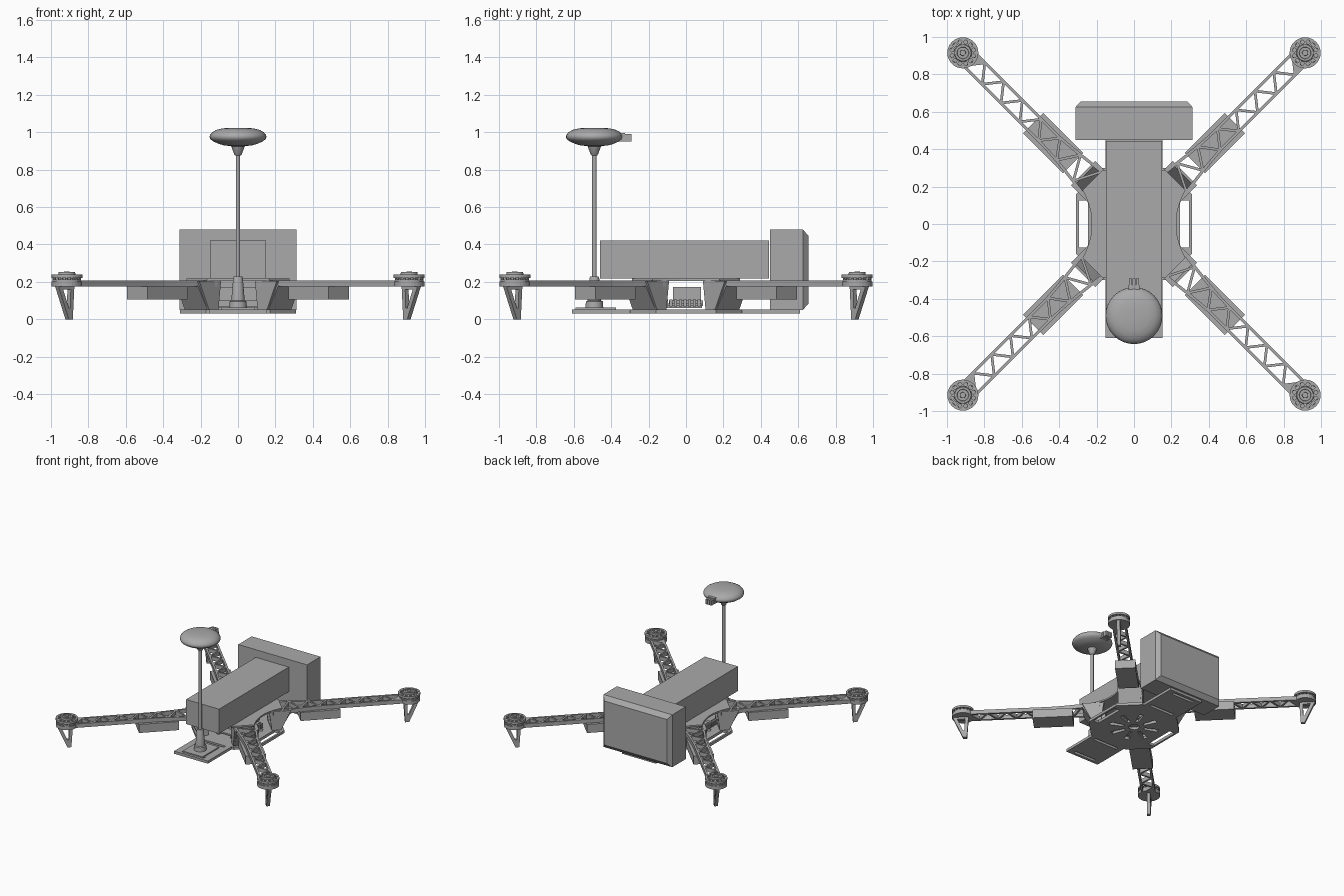
import bpy, bmesh, math
from mathutils import Vector, Matrix

old = bpy.data.objects.get("Cube")
if old:
    bpy.data.objects.remove(old, do_unlink=True)

grey = bpy.data.materials.new("mid_grey")
grey.use_nodes = True
COLOR = (0.4, 0.4, 0.4, 1)
grey.diffuse_color = COLOR
grey.node_tree.nodes["Principled BSDF"].inputs["Base Color"].default_value = COLOR


def finish(bm, name, smooth=False):
    bmesh.ops.recalc_face_normals(bm, faces=bm.faces)
    me = bpy.data.meshes.new(name)
    bm.to_mesh(me)
    bm.free()
    me.materials.append(grey)
    ob = bpy.data.objects.new(name, me)
    bpy.context.collection.objects.link(ob)
    if smooth:
        bpy.ops.object.select_all(action='DESELECT')
        ob.select_set(True)
        bpy.context.view_layer.objects.active = ob
        bpy.ops.object.shade_smooth_by_angle(angle=math.radians(35))
    return ob


def add_plate(bm, outline, z0, z1, holes=(), mat=None):
    """Flat plate with holes, extruded from z0 to z1, then moved by mat."""
    part = bmesh.new()
    edges = []
    for loop in [outline, *holes]:
        vs = [part.verts.new((x, y, z0)) for x, y in loop]
        edges += [part.edges.new((vs[i - 1], vs[i])) for i in range(len(vs))]
    bmesh.ops.triangle_fill(part, edges=edges, use_beauty=True, normal=(0, 0, 1))
    res = bmesh.ops.extrude_face_region(part, geom=part.faces[:])
    top = [v for v in res["geom"] if isinstance(v, bmesh.types.BMVert)]
    bmesh.ops.translate(part, verts=top, vec=(0, 0, z1 - z0))
    bmesh.ops.recalc_face_normals(part, faces=part.faces)
    if mat:
        part.transform(mat)
    tmp = bpy.data.meshes.new("tmp")
    part.to_mesh(tmp)
    part.free()
    bm.from_mesh(tmp)
    bpy.data.meshes.remove(tmp)


def add_box(bm, x0, x1, y0, y1, z0, z1):
    m = Matrix.Translation(((x0 + x1) / 2, (y0 + y1) / 2, (z0 + z1) / 2))
    m = m @ Matrix.Diagonal((x1 - x0, y1 - y0, z1 - z0, 1))
    return bmesh.ops.create_cube(bm, size=1, matrix=m)["verts"]


def add_lathe(bm, profile, cx=0, cy=0, n=32):
    rings = [[bm.verts.new((cx + r * math.cos(math.tau * i / n), cy + r * math.sin(math.tau * i / n), z))
              for i in range(n)] for r, z in profile]
    for a, b in zip(rings, rings[1:]):
        for i in range(n):
            bm.faces.new((a[i - 1], a[i], b[i], b[i - 1]))
    bm.faces.new(rings[0])
    bm.faces.new(rings[-1])


def box(name, *dims):
    bm = bmesh.new()
    add_box(bm, *dims)
    return finish(bm, name)


def lathe(name, profile, cx=0, cy=0):
    bm = bmesh.new()
    add_lathe(bm, profile, cx, cy)
    return finish(bm, name, True)


def rect(x0, x1, y0, y1):
    return [(x0, y0), (x1, y0), (x1, y1), (x0, y1)]


def circle(cx, cy, r, n):
    return [(cx + r * math.cos(math.tau * i / n), cy + r * math.sin(math.tau * i / n)) for i in range(n)]


def four_way(quarter):
    """Mirror a quarter outline (from +x side to +y side) into a full loop."""
    half = quarter + [(-x, y) for x, y in reversed(quarter)]
    return half + [(-x, -y) for x, y in half]


# Lower frame plate with tabs, ears, slots and a ring of radial openings
holes = [circle(0, 0, 0.04, 16)]
for s in (-1, 1):
    holes.append(rect(s * 0.27 - 0.025, s * 0.27 + 0.025, -0.125, 0.125))
    holes.append(rect(-0.1, 0.1, s * 0.575 - 0.012, s * 0.575 + 0.012))
    holes.append(rect(-0.11, 0.11, s * 0.33 - 0.012, s * 0.33 + 0.012))
for k in range(8):
    a = math.tau * (k + 0.5) / 8
    holes.append([(r * math.cos(a + d), r * math.sin(a + d))
                  for r, d in ((0.08, -0.15), (0.19, -0.1), (0.19, 0.1), (0.08, 0.15))])
bm = bmesh.new()
add_plate(bm, four_way([(0.31, 0.16), (0.17, 0.3), (0.153, 0.3), (0.153, 0.61)]), 0.03, 0.052, holes)
finish(bm, "lower_frame_plate")

# Upper frame plate with concave sides
arc = [(0.225 + 0.05 * (t / 6) ** 2, 0.18 * t / 6) for t in range(1, 7)]
bm = bmesh.new()
add_plate(bm, four_way(arc + [(0.165, 0.29)]), 0.205, 0.218)
finish(bm, "upper_frame_plate")

# Battery and rear payload box with a chamfered back
box("battery", -0.15, 0.15, -0.46, 0.445, 0.218, 0.42)
bm = bmesh.new()
add_box(bm, -0.313, 0.313, 0.45, 0.625, 0.05, 0.48)
bm.faces.ensure_lookup_table()
back = max(bm.faces, key=lambda f: f.calc_center_median().y)
new = bmesh.ops.extrude_discrete_faces(bm, faces=[back])["faces"][0]
for v in new.verts:
    v.co = (v.co.x * 0.91, 0.655, 0.265 + (v.co.z - 0.265) * 0.84)
finish(bm, "rear_payload_box")

# Arm: lattice truss, inner cheeks, motor pad and landing leg, built along +x
TIP = 1.294
UPRIGHT = Matrix.Rotation(math.radians(90), 4, 'X')


def half_width(r):
    return 0.054 + 0.04 * max(0, (0.62 - r) / 0.37) ** 1.3


def inset(tri, t):
    p = [Vector(q) for q in tri]
    side = [(p[i - 2] - p[i - 1]).length for i in range(3)]
    peri = sum(side)
    centre = sum((p[i] * side[i] for i in range(3)), Vector((0, 0))) / peri
    e, f = p[1] - p[0], p[2] - p[0]
    inradius = abs(e.x * f.y - e.y * f.x) / peri
    return [tuple(q + (centre - q) * min(0.8, t / inradius)) for q in p]


bm = bmesh.new()
stations = [0.25 + i * (TIP - 0.05 - 0.25) / 14 for i in range(15)]
outline = [(r, half_width(r)) for r in stations] + [(r, -half_width(r)) for r in reversed(stations)]
nodes = [(r, (half_width(r) - 0.009) * (-1) ** i) for i, r in enumerate(stations)]
tris = [inset(nodes[i:i + 3], 0.007) for i in range(len(nodes) - 2)]
add_plate(bm, outline, 0.175, 0.207, tris)
for s in (-1, 1):
    cheek = [(0.24, 0.05), (0.31, 0.05), (0.385, 0.205), (0.22, 0.205)]
    add_plate(bm, cheek, -0.009, 0.009, mat=Matrix.Translation((0, s * 0.083, 0)) @ UPRIGHT)
web = [(0.3, 0.05), (0.31, 0.05), (0.385, 0.18), (0.372, 0.18)]
add_plate(bm, web, -0.08, 0.08, mat=UPRIGHT)
add_box(bm, 0.24, 0.31, -0.09, 0.09, 0.05, 0.062)
add_lathe(bm, [(0.082, 0.175), (0.082, 0.203)], TIP, n=28)
leg = [(1.25, 0.18), (1.262, 0), (1.292, 0), (1.372, 0.18)]
gap = [(1.277, 0.16), (1.281, 0.06), (1.292, 0.06), (1.335, 0.16)]
add_plate(bm, leg, -0.013, 0.013, [gap], UPRIGHT)
arm_mesh = finish(bm, "front_left_arm")

# Motor: slotted bell over a base, with a raised hub
bm = bmesh.new()
vents = [circle(TIP + 0.06 * math.cos(math.tau * k / 12), 0.06 * math.sin(math.tau * k / 12), 0.011, 6)
         for k in range(12)]
add_plate(bm, circle(TIP, 0, 0.083, 32), 0.222, 0.24, vents)
add_lathe(bm, [(0.076, 0.203), (0.076, 0.212), (0.045, 0.213), (0.045, 0.222)], TIP)
for k in range(16):
    a = math.tau * k / 16
    add_lathe(bm, [(0.007, 0.21), (0.007, 0.224)], TIP + 0.07 * math.cos(a), 0.07 * math.sin(a), 6)
add_lathe(bm, [(0.046, 0.24), (0.044, 0.252), (0.032, 0.253), (0.03, 0.246), (0.016, 0.246), (0.015, 0.256)], TIP)
motor = finish(bm, "front_left_motor")

# Speed controller slung below the arm
esc = box("front_left_speed_controller", 0.46, 0.762, -0.077, 0.077, 0.105, 0.175)

for part, label in ((arm_mesh, "arm"), (motor, "motor"), (esc, "speed_controller")):
    part.rotation_euler.z = math.radians(-45)
    for i, corner in enumerate(("back_left", "back_right", "front_right")):
        copy = bpy.data.objects.new(f"{corner}_{label}", part.data)
        copy.rotation_euler.z = math.radians(45 + 90 * i)
        bpy.context.collection.objects.link(copy)

# Antenna mast on the front tab
MY = -0.49
box("mast_base_plate", -0.09, 0.09, -0.59, -0.375, 0.05, 0.062)
lathe("mast_socket", [(0.048, 0.06), (0.045, 0.095), (0.036, 0.1), (0.026, 0.22), (0.022, 0.23)], 0, MY)
lathe("mast_pole", [(0.012, 0.2), (0.012, 0.9)], 0, MY)
lathe("mast_head", [(0.014, 0.875), (0.02, 0.882), (0.036, 0.925), (0.07, 0.93), (0.07, 0.945)], 0, MY)
lathe("navigation_dome", [(0.075, 0.93), (0.1, 0.937), (0.13, 0.95), (0.147, 0.962), (0.152, 0.974), (0.15, 0.985),
                          (0.138, 1.0), (0.115, 1.013), (0.08, 1.021), (0.03, 1.024)], 0, MY)
bm = bmesh.new()
add_box(bm, -0.03, 0.03, -0.37, -0.325, 0.95, 0.995)
for s in (-1, 0, 1):
    add_box(bm, s * 0.02 - 0.008, s * 0.02 + 0.008, -0.33, -0.292, 0.95, 0.99)
finish(bm, "dome_cable_plug")

# Flight electronics between the frame plates
box("circuit_board", -0.15, 0.15, -0.165, 0.085, 0.06, 0.072)
box("flight_controller", -0.115, 0.115, -0.07, 0.08, 0.09, 0.172)
box("controller_tray", -0.145, 0.145, -0.09, 0.09, 0.072, 0.1)
box("power_module", -0.09, 0.09, 0.14, 0.16, 0.08, 0.165)
bm = bmesh.new()
for s in (-1, 1):
    for k in range(10):
        y = -0.155 + k * 0.025
        x = s * 0.158
        add_box(bm, x - 0.014, x + 0.014, y - 0.008, y + 0.008, 0.068, 0.105)
    add_box(bm, s * 0.15 - 0.01, s * 0.15 + 0.01, -0.16, 0.085, 0.072, 0.085)
finish(bm, "header_pins")
